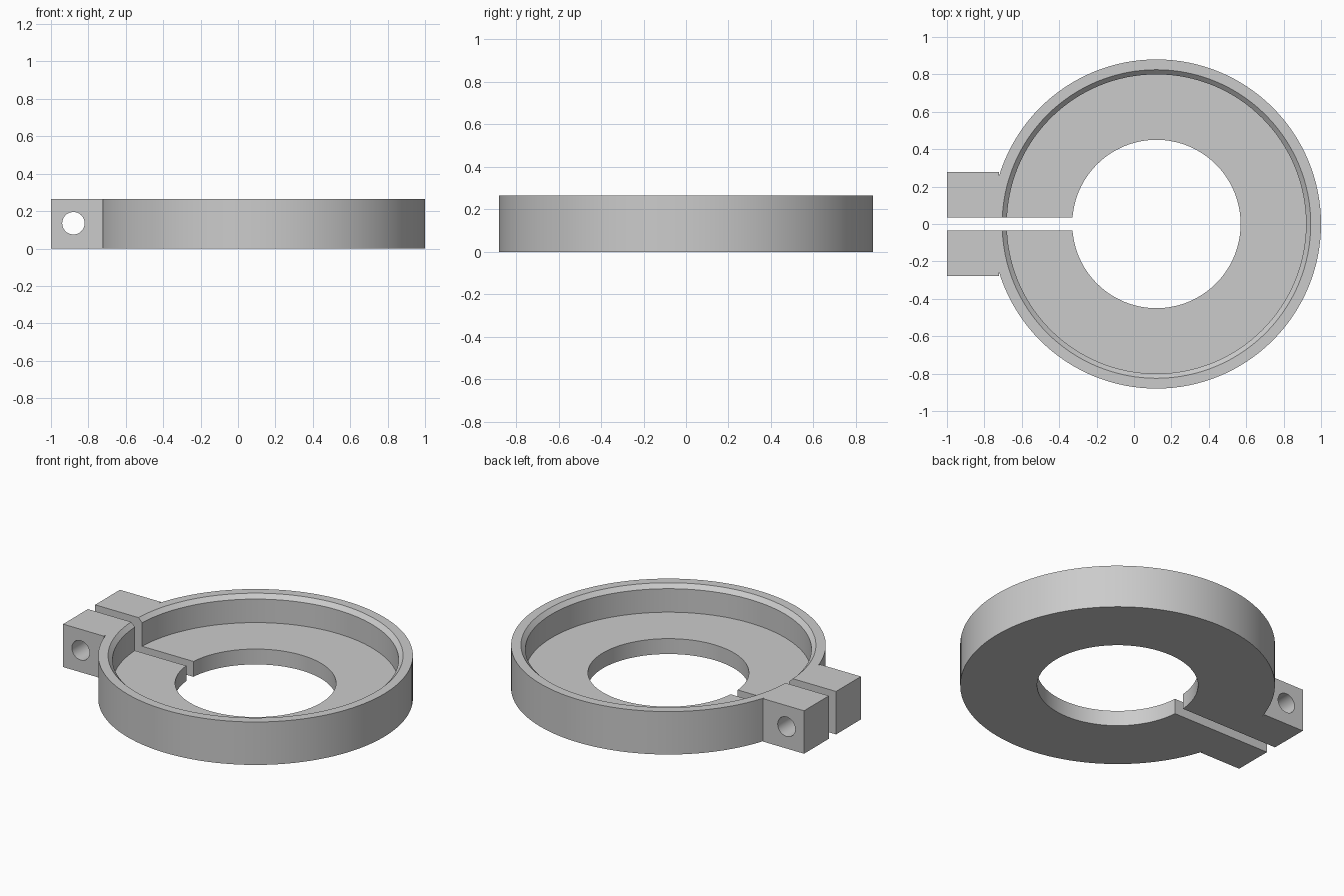
import bpy, bmesh, math
from mathutils import Matrix, Vector

if "Cube" in bpy.data.objects:
    bpy.data.objects.remove(bpy.data.objects["Cube"])

HEIGHT, FLOOR = 0.265, 0.095
CENTRE = 0.12
SEGMENTS = 128

grey = bpy.data.materials.new("plain_grey")
grey.use_nodes = True
colour = (0.6, 0.6, 0.6, 1)
grey.diffuse_color = colour
grey.node_tree.nodes["Principled BSDF"].inputs["Base Color"].default_value = colour


def make(name, bm):
    bmesh.ops.recalc_face_normals(bm, faces=bm.faces)
    mesh = bpy.data.meshes.new(name)
    bm.to_mesh(mesh)
    bm.free()
    mesh.materials.append(grey)
    obj = bpy.data.objects.new(name, mesh)
    bpy.context.collection.objects.link(obj)
    return obj


def box(name, low, high):
    low, high = Vector(low), Vector(high)
    bm = bmesh.new()
    bmesh.ops.create_cube(bm, size=1, matrix=Matrix.Translation((low + high) / 2)
                          @ Matrix.Diagonal((*(high - low), 1)))
    return make(name, bm)


def lathe(name, profile):
    bm = bmesh.new()
    rings = []
    for r, z in profile:
        rings.append([bm.verts.new((CENTRE + r * math.cos(a), r * math.sin(a), z))
                      for a in (2 * math.pi * i / SEGMENTS for i in range(SEGMENTS))])
    for a, b in zip(rings, rings[1:] + rings[:1]):
        for i in range(SEGMENTS):
            j = (i + 1) % SEGMENTS
            bm.faces.new((a[i], a[j], b[j], b[i]))
    return make(name, bm)


def combine(target, other, operation):
    mod = target.modifiers.new(operation.title(), "BOOLEAN")
    mod.operation, mod.solver, mod.object = operation, "EXACT", other
    bpy.context.view_layer.objects.active = target
    bpy.ops.object.modifier_apply(modifier=mod.name)
    bpy.data.objects.remove(other)


# Ring with a recessed floor, a centre bore and a chamfered inner lip
collar = lathe("clamp_collar", [(0.45, 0), (0.88, 0), (0.88, HEIGHT), (0.825, HEIGHT),
                                (0.80, HEIGHT - 0.025), (0.80, FLOOR), (0.45, FLOOR)])

# Clamping ears, then the slot that splits them and the ring
combine(collar, box("ears", (-1, -0.277, 0), (-0.721, 0.277, HEIGHT)), "UNION")
combine(collar, box("slot", (-1.1, -0.035, -0.1), (0, 0.035, 0.4)), "DIFFERENCE")

# Bolt hole through both ears
bm = bmesh.new()
bmesh.ops.create_cone(bm, cap_ends=True, segments=48, radius1=0.06, radius2=0.06, depth=1,
                      matrix=Matrix.Translation((-0.88, 0, 0.135))
                      @ Matrix.Rotation(math.pi / 2, 4, "X"))
combine(collar, make("bolt_hole", bm), "DIFFERENCE")

bpy.ops.object.select_all(action="DESELECT")
collar.select_set(True)
bpy.context.view_layer.objects.active = collar
bpy.ops.object.shade_smooth_by_angle(angle=math.radians(30))
